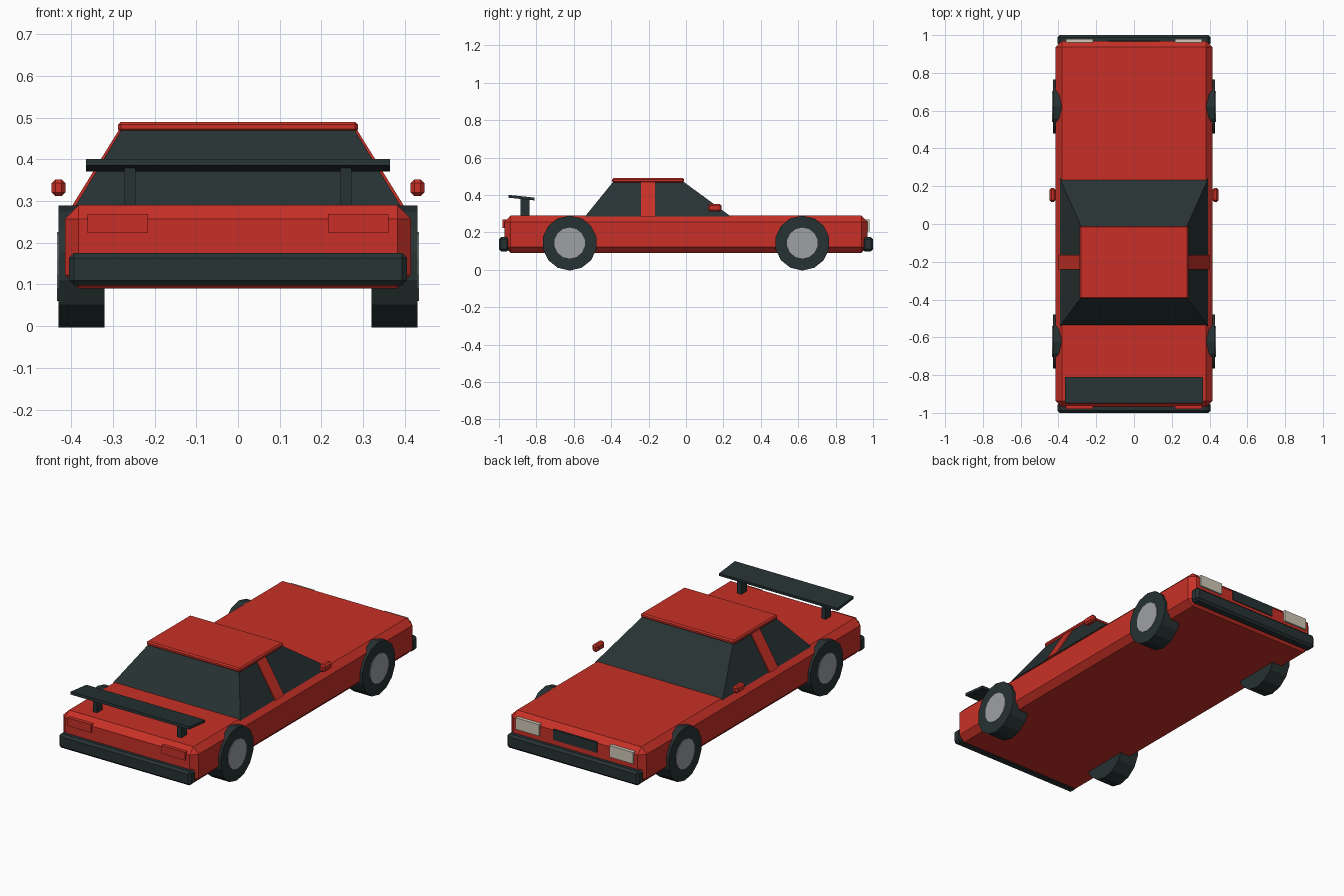
import bpy, bmesh, math
from mathutils import Matrix

if "Cube" in bpy.data.objects:
    bpy.data.objects.remove(bpy.data.objects["Cube"], do_unlink=True)


def material(name, rgb):
    m = bpy.data.materials.new(name)
    m.use_nodes = True
    m.diffuse_color = (*rgb, 1)
    bsdf = next(n for n in m.node_tree.nodes if n.type == "BSDF_PRINCIPLED")
    bsdf.inputs["Base Color"].default_value = (*rgb, 1)
    return m


RED = material("body red", (0.58, 0.03, 0.02))
DARK = material("dark grey", (0.02, 0.032, 0.033))
GREY = material("hub grey", (0.34, 0.35, 0.37))
LAMP = material("lamp cream", (0.62, 0.58, 0.47))


def finish(name, bm, mat, bevel=0):
    bmesh.ops.recalc_face_normals(bm, faces=bm.faces)
    mesh = bpy.data.meshes.new(name)
    bm.to_mesh(mesh)
    bm.free()
    mesh.materials.append(mat)
    ob = bpy.data.objects.new(name, mesh)
    bpy.context.collection.objects.link(ob)
    if bevel:
        mod = ob.modifiers.new("chamfer", "BEVEL")
        mod.width, mod.segments = bevel, 1
    return ob


def box(name, x, y, z, mat, bevel=0):
    """Box from (min, max) ranges along each axis."""
    bm = bmesh.new()
    bmesh.ops.create_cube(bm, size=1)
    for v in bm.verts:
        v.co = [r[0] if c < 0 else r[1] for c, r in zip(v.co, (x, y, z))]
    return finish(name, bm, mat, bevel)


def frustum(name, z, base, top, mat):
    """Tapered box; base and top are (half width, back y, front y)."""
    bm = bmesh.new()
    bmesh.ops.create_cube(bm, size=1)
    for v in bm.verts:
        half, back, front = top if v.co.z > 0 else base
        v.co = (math.copysign(half, v.co.x),
                front if v.co.y > 0 else back,
                z[1] if v.co.z > 0 else z[0])
    return finish(name, bm, mat)


def disc(name, radius, x0, x1, y, z, mat, sides=14):
    """Cylinder along x, with a flat side resting on the ground."""
    bm = bmesh.new()
    bmesh.ops.create_cone(bm, cap_ends=True, segments=sides,
                          radius1=radius, radius2=radius, depth=abs(x1 - x0))
    turn = Matrix.Rotation(math.pi / 2, 4, "Y") @ Matrix.Rotation(math.pi / 2, 4, "Z")
    bm.transform(Matrix.Translation(((x0 + x1) / 2, y, z)) @ turn)
    return finish(name, bm, mat)


# Body shell, glasshouse, pillars and roof
box("body", (-0.415, 0.415), (-0.97, 0.97), (0.09, 0.29), RED, 0.033)
frustum("cabin_glass", (0.285, 0.47), (0.392, -0.54, 0.24), (0.28, -0.39, -0.012), DARK)
frustum("door_pillars", (0.285, 0.47), (0.4, -0.24, -0.165), (0.286, -0.24, -0.165), RED)
box("roof", (-0.288, 0.288), (-0.395, -0.01), (0.466, 0.49), RED, 0.007)

# Bumpers and grille
box("rear_bumper", (-0.405, 0.405), (-1.0, -0.945), (0.098, 0.176), DARK, 0.012)
box("front_bumper", (-0.405, 0.405), (0.945, 1.0), (0.098, 0.176), DARK, 0.012)
box("grille", (-0.135, 0.135), (0.96, 0.975), (0.205, 0.262), DARK)

# Tilted spoiler blade
blade = box("spoiler_blade", (-0.364, 0.364), (-0.07, 0.07), (-0.0075, 0.0075), DARK)
blade.location = (0, -0.88, 0.386)
blade.rotation_euler.x = math.radians(-6)

# Parts repeated on each side
for side, s in (("left", 1), ("right", -1)):
    def span(a, b):
        return tuple(sorted((a * s, b * s)))
    box(side + "_spoiler_post", span(0.246, 0.272), (-0.885, -0.837), (0.28, 0.384), DARK)
    box(side + "_tail_light", span(0.216, 0.361), (-0.98, -0.96), (0.224, 0.269), RED)
    box(side + "_headlight", span(0.216, 0.361), (0.96, 0.98), (0.205, 0.269), LAMP)
    box(side + "_mirror", span(0.414, 0.447), (0.117, 0.19), (0.312, 0.352), RED, 0.009)
    for end, y in (("front", 0.622), ("rear", -0.622)):
        apothem = 0.143
        radius = apothem / math.cos(math.pi / 14)
        disc(f"{end}_{side}_tyre", radius, s * 0.32, s * 0.43, y, apothem, DARK)
        disc(f"{end}_{side}_hub", 0.083, s * 0.4, s * 0.434, y, apothem, GREY)
